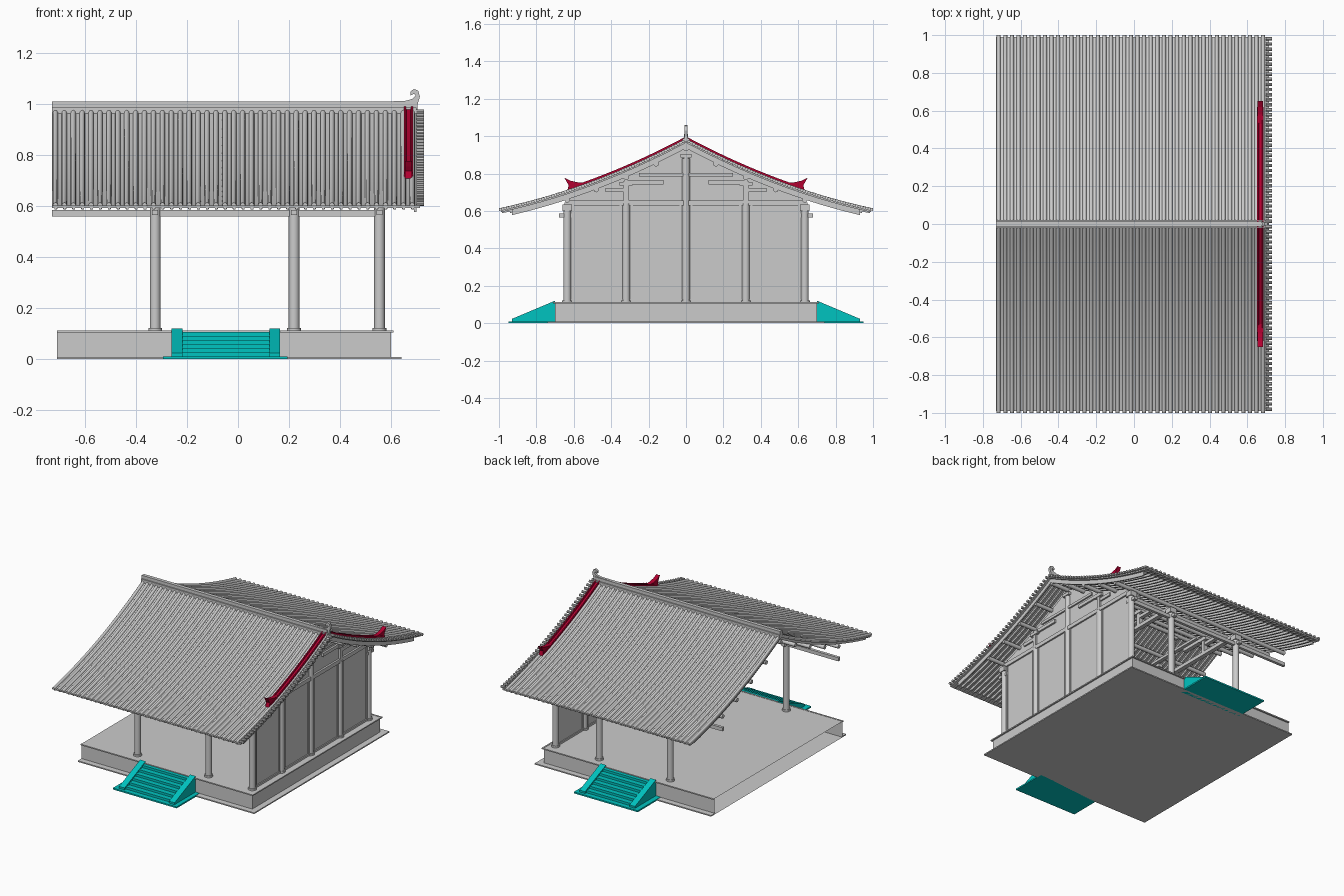
import bpy, bmesh, math

if "Cube" in bpy.data.objects:
    bpy.data.objects.remove(bpy.data.objects["Cube"])

def material(name, rgb):
    m = bpy.data.materials.new(name)
    m.diffuse_color = (*rgb, 1)
    m.use_nodes = True
    m.node_tree.nodes["Principled BSDF"].inputs["Base Color"].default_value = m.diffuse_color
    return m

TEAL = material("teal", (0.0, 0.55, 0.53))
RED = material("red", (0.45, 0.0, 0.03))

def finish(name, bm, mat=None, smooth=False):
    bmesh.ops.recalc_face_normals(bm, faces=bm.faces)
    me = bpy.data.meshes.new(name)
    bm.to_mesh(me)
    bm.free()
    ob = bpy.data.objects.new(name, me)
    bpy.context.collection.objects.link(ob)
    if mat:
        me.materials.append(mat)
    if smooth:
        bpy.ops.object.select_all(action='DESELECT')
        ob.select_set(True)
        bpy.context.view_layer.objects.active = ob
        bpy.ops.object.shade_smooth_by_angle(angle=math.radians(40))
    return ob

def add_prism(bm, pts, lo, hi, place):
    """Extrude a 2D outline; place(u, v, w) maps it into space."""
    a = [bm.verts.new(place(u, v, lo)) for u, v in pts]
    b = [bm.verts.new(place(u, v, hi)) for u, v in pts]
    bm.faces.new(a)
    bm.faces.new(b[::-1])
    n = len(pts)
    for i in range(n):
        bm.faces.new((a[i], a[(i + 1) % n], b[(i + 1) % n], b[i]))

along_x = lambda u, v, w: (w, u, v)     # outline in y,z
along_y = lambda u, v, w: (u, w, v)     # outline in x,z
along_z = lambda u, v, w: (u, v, w)     # outline in x,y

def add_box(bm, x0, x1, y0, y1, z0, z1):
    add_prism(bm, [(x0, y0), (x1, y0), (x1, y1), (x0, y1)], z0, z1, along_z)

def box(name, *dims, mat=None):
    bm = bmesh.new()
    add_box(bm, *dims)
    return finish(name, bm, mat)

def circle(cu, cv, r, n=12):
    return [(cu + r * math.cos(2 * math.pi * i / n), cv + r * math.sin(2 * math.pi * i / n)) for i in range(n)]

def roof(y):
    y = abs(y)
    return 0.985 - 0.535 * y + 0.162 * y * y

def add_sweep(bm, section, y0, y1, s, n=14):
    """Sweep an (x, height above roof) section down one roof slope."""
    rings = []
    for i in range(n + 1):
        y = y0 + (y1 - y0) * i / n
        rings.append([bm.verts.new((x, s * y, roof(y) + h)) for x, h in section])
    k = len(section)
    for a, b in zip(rings, rings[1:]):
        for j in range(k):
            bm.faces.new((a[j], a[(j + 1) % k], b[(j + 1) % k], b[j]))
    bm.faces.new(rings[0])
    bm.faces.new(rings[-1][::-1])

def rect(x0, x1, h0, h1):
    return [(x0, h0), (x1, h0), (x1, h1), (x0, h1)]

# Platform: hollow body open at the cut left end, with foot and top slabs
bm = bmesh.new()
add_box(bm, -0.71, 0.60, -0.70, 0.70, 0.0, 0.11)
bm.faces.ensure_lookup_table()
left = [f for f in bm.faces if all(v.co.x < -0.7 for v in f.verts)]
bmesh.ops.delete(bm, geom=left, context='FACES_ONLY')
finish("platform", bm)
for s in (-1, 1):
    box("platform_foot_side", -0.71, 0.642, *sorted((s * 0.70, s * 0.74)), 0, 0.008)
    box("platform_lip_side", -0.71, 0.61, *sorted((s * 0.70, s * 0.71)), 0.104, 0.112)
box("platform_foot_end", 0.60, 0.642, -0.70, 0.70, 0, 0.008)
box("platform_lip_end", 0.60, 0.61, -0.70, 0.70, 0.104, 0.112)

# Stairs at front and back
for s, side in ((-1, "front"), (1, "back")):
    box(side + "_stair_base", -0.295, 0.195, *sorted((s * 0.70, s * 0.95)), 0, 0.01, mat=TEAL)
    bm = bmesh.new()
    for x in (-0.26, 0.123):
        add_prism(bm, [(s * 0.70, 0.01), (s * 0.93, 0.01), (s * 0.93, 0.023), (s * 0.70, 0.12)], x, x + 0.042, along_x)
    finish(side + "_stair_rails", bm, TEAL)
    steps = [(s * 0.70, 0.01)]
    for i in range(6):
        y = 0.915 - 0.036 * i
        steps += [(s * y, 0.01 + 0.016 * i), (s * y, 0.026 + 0.016 * i)]
    steps.append((s * 0.70, 0.106))
    bm = bmesh.new()
    add_prism(bm, steps, -0.22, 0.125, along_x)
    finish(side + "_stair_steps", bm, TEAL)

# Columns with round bases
def column(x, y, top):
    bm = bmesh.new()
    add_prism(bm, circle(x, y, 0.021, 20), 0.11, top, along_z)
    add_prism(bm, circle(x, y, 0.027, 20), 0.11, 0.122, along_z)
    finish("column", bm, smooth=True)

for s in (-1, 1):
    for x in (-0.325, 0.22, 0.555):
        column(x, s * 0.635, 0.60)
        box("column_cap", x - 0.025, x + 0.025, s * 0.635 - 0.025, s * 0.635 + 0.025, 0.60, 0.635)
        box("cap_bracket", x - 0.012, x + 0.012, s * 0.64 - 0.04, s * 0.64 + 0.04, 0.565, 0.585)
    column(0.555, s * 0.32, 0.64)
    box("eave_beam", -0.73, 0.555, s * 0.635 - 0.01, s * 0.635 + 0.01, 0.56, 0.585)
column(0.555, 0, 0.88)

# Gable wall with sills, posts and triangular upper panel
box("end_wall", 0.549, 0.559, -0.635, 0.635, 0.11, 0.63)
bm = bmesh.new()
ys = [-0.635 + 1.27 * i / 20 for i in range(21)]
add_prism(bm, [(-0.635, 0.625)] + [(y, roof(y) - 0.045) for y in ys] + [(0.635, 0.625)], 0.549, 0.557, along_x)
finish("gable_panel", bm)
bm = bmesh.new()
add_box(bm, 0.543, 0.567, -0.635, 0.635, 0.112, 0.125)
add_box(bm, 0.540, 0.570, -0.65, 0.65, 0.628, 0.645)
for y in (-0.605, -0.35, -0.29, -0.03, 0.03, 0.29, 0.35, 0.605):
    add_box(bm, 0.546, 0.564, y - 0.006, y + 0.006, 0.12, 0.63)
finish("wall_framing", bm)

# Roof trusses over each column line
for x in (-0.325, 0.22, 0.555):
    bm = bmesh.new()
    add_box(bm, x - 0.015, x + 0.015, -0.63, 0.63, 0.63, 0.655)
    add_box(bm, x - 0.013, x + 0.013, -0.25, 0.25, 0.785, 0.803)
    add_box(bm, x - 0.015, x + 0.015, -0.012, 0.012, 0.65, 0.90)
    add_box(bm, x - 0.02, x + 0.02, -0.03, 0.03, 0.885, 0.905)
    for s in (-1, 1):
        add_box(bm, x - 0.015, x + 0.015, *sorted((s * 0.12, s * 0.33)), 0.742, 0.765)
        add_box(bm, x - 0.015, x + 0.015, s * 0.32 - 0.014, s * 0.32 + 0.014, 0.65, 0.76)
        add_box(bm, x - 0.02, x + 0.02, s * 0.32 - 0.035, s * 0.32 + 0.035, 0.735, 0.755)
        add_box(bm, x - 0.013, x + 0.013, *sorted((s * 0.32, s * 0.43)), 0.70, 0.722)
    finish("truss", bm)

# Purlins running the length of the roof
bm = bmesh.new()
for y in (-0.635, -0.48, -0.32, -0.16, 0, 0.16, 0.32, 0.48, 0.635):
    add_prism(bm, circle(y, roof(y) - 0.052, 0.014), -0.73, 0.695, along_x)
finish("purlins", bm, smooth=True)

# Roof deck, rafters, barrel tiles and gable edge tiles
pitch = 0.035
for s, side in ((-1, "front"), (1, "back")):
    bm = bmesh.new()
    add_sweep(bm, rect(-0.73, 0.715, -0.021, -0.011), 0, 0.99, s)
    finish(side + "_roof_deck", bm, smooth=True)

    bm = bmesh.new()
    for i in range(41):
        x = -0.715 + pitch * i
        add_sweep(bm, rect(x - 0.006, x + 0.006, -0.037, -0.021), 0, 0.94, s)
        add_sweep(bm, rect(x - 0.005, x + 0.005, -0.028, -0.018), 0.7, 0.985, s, 5)
    finish(side + "_rafters", bm)

    bm = bmesh.new()
    for i in range(41):
        x = -0.7165 + pitch * i
        arc = [(x + 0.0105 * math.cos(math.pi * k / 6), -0.012 + 0.014 * math.sin(math.pi * k / 6)) for k in range(7)]
        add_sweep(bm, arc, 0.005, 1.0, s)
    finish(side + "_barrel_tiles", bm, smooth=True)

    bm = bmesh.new()
    for i in range(37):
        y = 0.015 + 0.0268 * i
        add_prism(bm, circle(s * y, roof(y) - 0.006, 0.009, 8), 0.70, 0.73, along_x)
    finish(side + "_edge_tiles", bm, smooth=True)

    bm = bmesh.new()
    add_sweep(bm, rect(0.69, 0.70, -0.05, -0.018), 0, 0.93, s)
    finish(side + "_barge_board", bm, smooth=True)

    # Red descending ridge: grooved strip with upturned end
    bm = bmesh.new()
    groove = [(0.652, -0.005), (0.686, -0.005), (0.686, 0.013), (0.679, 0.013),
              (0.677, 0.004), (0.661, 0.004), (0.659, 0.013), (0.652, 0.013)]
    add_sweep(bm, groove, 0.01, 0.62, s)
    horn = [(0.53, 0.752), (0.58, 0.753), (0.62, 0.762), (0.65, 0.777), (0.638, 0.755),
            (0.627, 0.738), (0.635, 0.708), (0.55, 0.73)]
    add_prism(bm, [(s * y, z) for y, z in horn], 0.655, 0.683, along_x)
    finish(side + "_descending_ridge", bm, RED)

# Main ridge with curled end ornament
box("main_ridge", -0.73, 0.69, -0.012, 0.012, 0.96, 1.01)
box("ridge_base", -0.73, 0.70, -0.02, 0.02, 0.96, 0.988)
bm = bmesh.new()
curl = [(0.55, 0.98), (0.55, 1.01), (0.655, 1.013), (0.685, 1.021), (0.697, 1.033), (0.692, 1.042),
        (0.677, 1.034), (0.677, 1.05), (0.69, 1.06), (0.707, 1.053), (0.714, 1.03), (0.705, 1.0), (0.705, 0.97)]
add_prism(bm, curl, -0.008, 0.008, along_y)
finish("ridge_ornament", bm)
